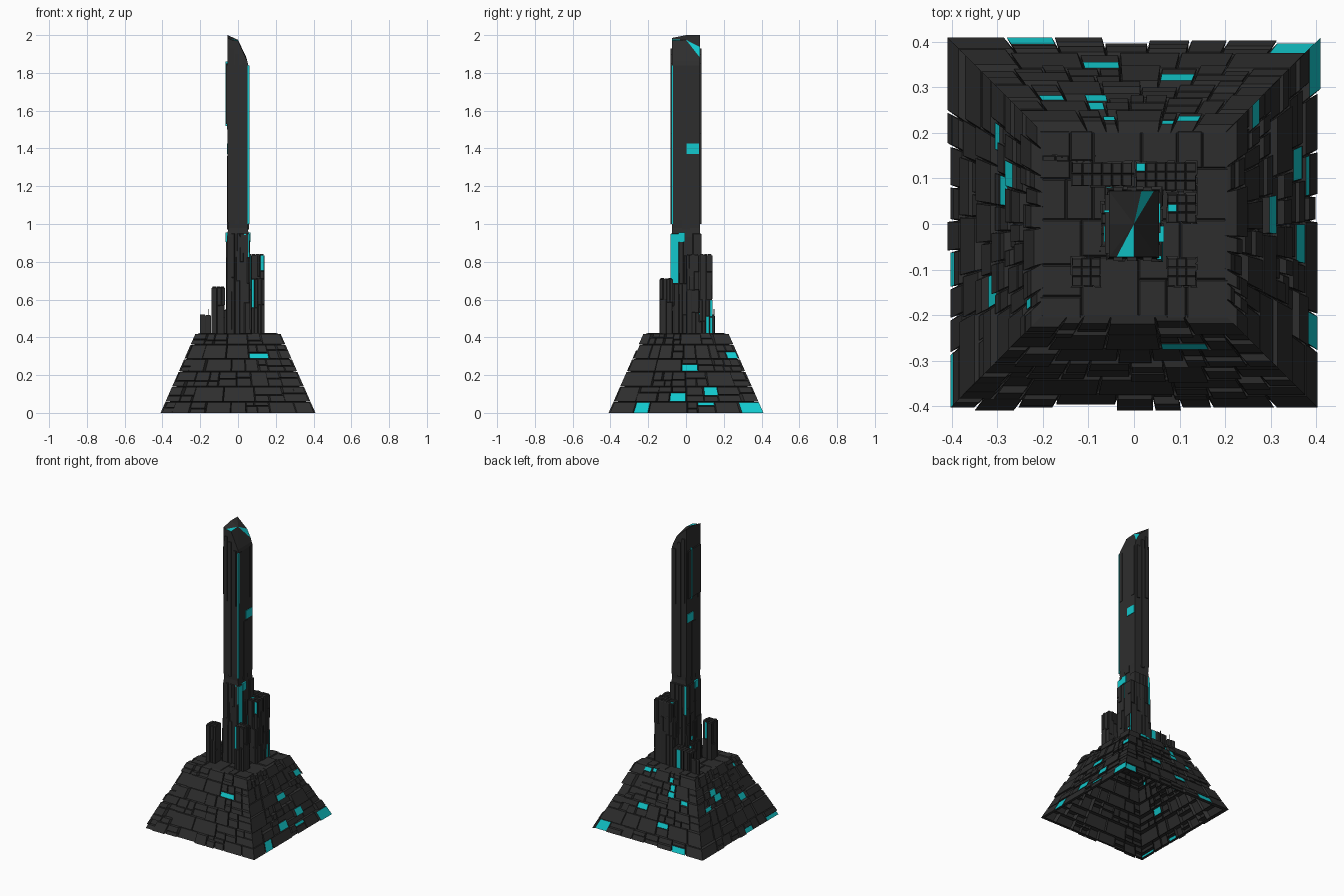
import bpy, bmesh, random
from mathutils import Vector

if "Cube" in bpy.data.objects:
    bpy.data.objects.remove(bpy.data.objects["Cube"])

random.seed(7)


def material(name, col):
    m = bpy.data.materials.new(name)
    m.diffuse_color = col
    m.use_nodes = True
    m.node_tree.nodes["Principled BSDF"].inputs["Base Color"].default_value = m.diffuse_color
    return m


DARK = material("dark_metal", (0.027, 0.027, 0.027, 1))
CYAN = material("cyan_light", (0.006, 0.58, 0.61, 1))


def finish(name, bm):
    bmesh.ops.remove_doubles(bm, verts=bm.verts, dist=1e-5)
    me = bpy.data.meshes.new(name)
    bm.to_mesh(me)
    bm.free()
    me.materials.append(DARK)
    me.materials.append(CYAN)
    ob = bpy.data.objects.new(name, me)
    bpy.context.collection.objects.link(ob)
    return ob


def face(bm, pts, mat=0):
    f = bm.faces.new([bm.verts.new(p) for p in pts])
    f.material_index = mat


def lerp(a, b, t):
    return a + (b - a) * t


def wall(c, bot, top, z0, z1, k):
    """Surface of tapered box side k: (u -1..1, v 0..1, h outward) -> point."""
    n = [Vector((0, -1, 0)), Vector((1, 0, 0)), Vector((0, 1, 0)), Vector((-1, 0, 0))][k]
    t = Vector((-n.y, n.x, 0))

    def p(u, v, h):
        hx, hy = lerp(bot[0], top[0], v), lerp(bot[1], top[1], v)
        hn, ht = (hy, hx) if k % 2 == 0 else (hx, hy)
        return Vector((c[0], c[1], lerp(z0, z1, v))) + n * (hn + h) + t * u * (ht + h)
    return p


def roof(c, half, z):
    return lambda u, v, h: Vector((c[0] + u * half[0], c[1] + (2 * v - 1) * half[1], z + h))


def split(u0, u1, v0, v1, du, dv):
    """Recursively cut a patch into uneven cells."""
    wu, wv = (u1 - u0) / du, (v1 - v0) / dv
    if max(wu, wv) <= 1 or (max(wu, wv) < 1.8 and random.random() < 0.3):
        return [(u0, u1, v0, v1)]
    f = random.uniform(0.36, 0.64)
    if wu > wv:
        m = lerp(u0, u1, f)
        return split(u0, m, v0, v1, du, dv) + split(m, u1, v0, v1, du, dv)
    m = lerp(v0, v1, f)
    return split(u0, u1, v0, m, du, dv) + split(u0, u1, m, v1, du, dv)


def panels(bm, p, cells, heights, gap, glow):
    """Raise every cell as a plate with a narrow groove around it."""
    for u0, u1, v0, v1 in cells:
        h = random.choice(heights)
        lu = (p(u1, v0, 0) - p(u0, v0, 0)).length
        lv = (p(u0, v1, 0) - p(u0, v0, 0)).length
        gu, gv = min(gap / lu, 0.3) * (u1 - u0), min(gap / lv, 0.3) * (v1 - v0)
        a, b = (u0 if u0 <= -1 else u0 + gu), (u1 if u1 >= 1 else u1 - gu)
        c, d = (v0 if v0 <= 0 else v0 + gv), v1 - gv
        o = [p(u0, v0, 0), p(u1, v0, 0), p(u1, v1, 0), p(u0, v1, 0)]
        i = [p(a, c, h), p(b, c, h), p(b, d, h), p(a, d, h)]
        face(bm, i, int(random.random() < glow))
        for q in range(4):
            r = (q + 1) % 4
            if (o[q] - i[q]).length > 1e-5 or (o[r] - i[r]).length > 1e-5:
                face(bm, [o[q], o[r], i[r], i[q]])


def box(bm, x, y, z, mat=0):
    v = [(i, j, k) for i in x for j in y for k in z]
    for f in ((0, 1, 3, 2), (4, 6, 7, 5), (0, 4, 5, 1), (2, 3, 7, 6), (0, 2, 6, 4), (1, 5, 7, 3)):
        face(bm, [v[i] for i in f], mat)


# pyramid base: open underneath, plated on four sides
bm = bmesh.new()
for k in range(4):
    p = wall((0, 0), (0.385, 0.385), (0.2, 0.2), 0, 0.42, k)
    cells = []
    for v0, v1 in ((0, 0.14), (0.14, 0.33), (0.33, 0.52), (0.52, 0.68), (0.68, 0.86), (0.86, 1)):
        cells += split(-1, 1, v0, v1, 0.3, 0.13)
    panels(bm, p, cells, (0.012, 0.018, 0.018, 0.025, 0.025), 0.003, 0.07)
finish("pyramid_base", bm)

# deck on top of the pyramid
bm = bmesh.new()
panels(bm, roof((0, 0), (0.205, 0.205), 0.414), split(-1, 1, 0, 1, 0.5, 0.25), (0.004, 0.008), 0.003, 0.04)
finish("deck", bm)

# clustered side buildings: x range, y range, top height
blocks = [((0.0, 0.14), (0.07, 0.14), 0.84), ((0.07, 0.14), (0.0, 0.07), 0.84),
          ((-0.14, -0.07), (-0.14, -0.07), 0.67), ((0.07, 0.14), (-0.14, -0.07), 0.715),
          ((-0.14, 0.0), (0.08, 0.14), 0.55), ((-0.205, -0.14), (0.135, 0.155), 0.52),
          ((-0.075, -0.055), (-0.05, 0.05), 0.55)]
for n, (xr, yr, top) in enumerate(blocks):
    bm = bmesh.new()
    c = (sum(xr) / 2, sum(yr) / 2)
    half = ((xr[1] - xr[0]) / 2 - 0.005, (yr[1] - yr[0]) / 2 - 0.005)
    for k in range(4):
        w = half[k % 2]
        cells = split(-1, 1, 0, 1, 0.025 / w, 0.16 / (top - 0.42))
        panels(bm, wall(c, half, half, 0.415, top - 0.006, k), cells, (0.001, 0.003, 0.005), 0.002, 0.1)
    nx, ny = max(1, round(half[0] / 0.011)), max(1, round(half[1] / 0.011))
    grid = [(-1 + 2 * i / nx, -1 + 2 * (i + 1) / nx, j / ny, (j + 1) / ny) for i in range(nx) for j in range(ny)]
    panels(bm, roof(c, half, top - 0.006), grid, (0.003, 0.006), 0.002, 0.04)
    finish("side_building_%d" % (n + 1), bm)

# main tower: shaft with a slanted, faceted crown
bm = bmesh.new()
ring = [(-1, -1), (-.7, -1), (0, -1), (1, -1), (1, 0), (1, 1), (.8, 1), (.3, 1), (-1, 1), (-1, 0)]


def top_z(x, y):
    return (2.0 + (x + 1) * -0.03 if x < 0 else 1.97 - 0.11 * x) + (-0.015 if y < 0 and x < 0 else 0)


sections = [(0.41, 0.058, 0.077), (0.93, 0.058, 0.077), (0.98, 0.052, 0.073),
            (1.02, 0.055, 0.075), (1.84, 0.055, 0.075)]
loops = [[(x * hx, y * hy, z) for x, y in ring] for z, hx, hy in sections]
loops.append([(x * (0.055 if x < 0.9 else 0.05), y * 0.073, top_z(x, y)) for x, y in ring])
N = len(ring)
for a, b in zip(loops, loops[1:]):
    for i in range(N):
        j = (i + 1) % N
        face(bm, [a[i], a[j], b[j], b[i]])
for i in range(N):
    face(bm, [loops[-1][i], loops[-1][(i + 1) % N], (0, 0, 1.975)], int(i in (1, 6)))
finish("tower_shaft", bm)

# lower tower cladding
bm = bmesh.new()
for k in range(4):
    p = wall((0, 0), (0.058, 0.077), (0.055, 0.075), 0.415, 0.95, k)
    panels(bm, p, split(-1, 1, 0, 1, 0.4, 0.45), (0.001, 0.004, 0.007), 0.003, 0.06)
finish("tower_cladding", bm)

# long ribs on the shaft faces
bm = bmesh.new()
for s in (-1, 1):
    for x0, x1, z0, z1 in ((-0.045, -0.025, 1.5, 1.93), (-0.015, 0.005, 1.0, 1.9), (0.02, 0.04, 1.48, 1.85)):
        box(bm, (x0, x1), sorted((s * 0.07, s * 0.081)), (z0, z1))
    for y0, y1, z0, z1 in ((-0.07, -0.045, 1.5, 1.84), (-0.02, 0.02, 0.97, 1.36), (0.045, 0.07, 1.5, 1.84)):
        box(bm, sorted((s * 0.05, s * 0.058)), (y0, y1), (z0, z1))
box(bm, (-0.064, -0.05), (-0.065, 0.065), (1.53, 1.85))
finish("tower_ribs", bm)

# glowing strips and windows on the tower
bm = bmesh.new()
box(bm, (0.05, 0.06), (-0.078, -0.07), (1.0, 1.84), 1)
box(bm, (-0.066, -0.05), (0.025, 0.031), (1.52, 1.86), 1)
for s in (-1, 1):
    box(bm, sorted((s * 0.05, s * 0.0585)), (0.002, 0.07), (1.37, 1.425), 1)
    box(bm, sorted((s * 0.05, s * 0.066)), (-0.04, -0.004), (0.905, 0.955), 1)
finish("tower_lights", bm)

# thin antenna masts
bm = bmesh.new()
for x, y, z in ((-0.158, 0.147, 0.55), (-0.085, 0.15, 0.55), (-0.075, -0.06, 0.55)):
    box(bm, (x - 0.002, x + 0.002), (y - 0.002, y + 0.002), (0.415, z))
finish("antenna_masts", bm)
